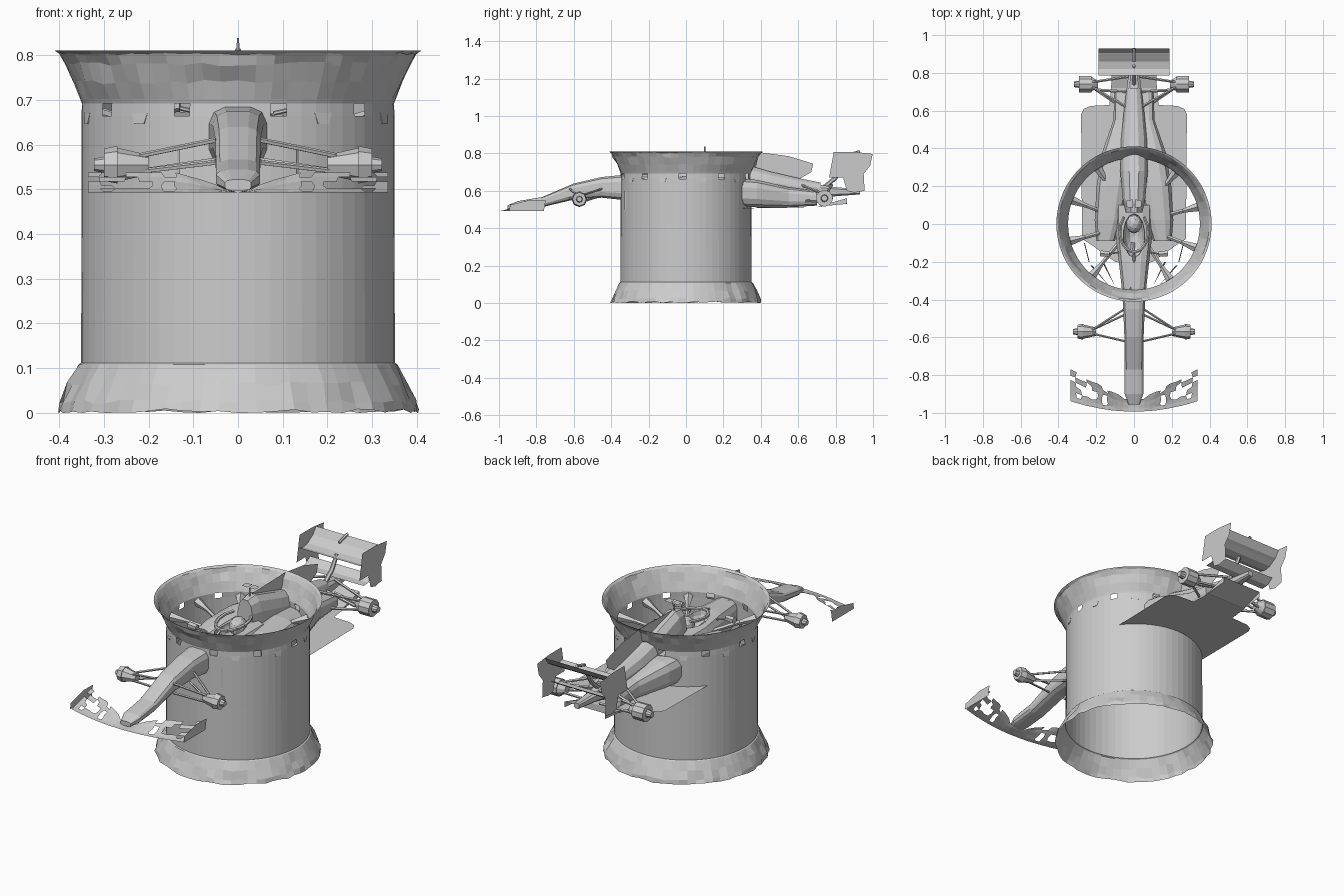
import bpy, bmesh, math, random
from mathutils import Vector

if "Cube" in bpy.data.objects:
    bpy.data.objects.remove(bpy.data.objects["Cube"])

random.seed(4)


def make(name, bm, mirror=False, recalc=True):
    if recalc:
        bmesh.ops.recalc_face_normals(bm, faces=bm.faces)
    me = bpy.data.meshes.new(name)
    bm.to_mesh(me)
    bm.free()
    ob = bpy.data.objects.new(name, me)
    bpy.context.collection.objects.link(ob)
    if mirror:
        ob.modifiers.new("mirror", 'MIRROR')
    return ob


def loft(name, sections, n=12, power=0.6, mirror=False):
    """Rounded-box sections (y, centre x, half width, z low, z high) bridged along y."""
    bm = bmesh.new()
    rings = []
    for y, cx, hw, z0, z1 in sections:
        ring = []
        for i in range(n):
            a = 2 * math.pi * (i + 0.5) / n
            c, s = math.cos(a), math.sin(a)
            ring.append(bm.verts.new((cx + hw * math.copysign(abs(c) ** power, c), y,
                                      (z0 + z1) / 2 + (z1 - z0) / 2 * math.copysign(abs(s) ** power, s))))
        rings.append(ring)
    for r0, r1 in zip(rings, rings[1:]):
        for i in range(n):
            j = (i + 1) % n
            bm.faces.new((r0[i], r0[j], r1[j], r1[i]))
    bm.faces.new(rings[0])
    bm.faces.new(rings[-1])
    return make(name, bm, mirror)


def plates(name, polys, mirror=False):
    bm = bmesh.new()
    for pts in polys:
        bm.faces.new([bm.verts.new(p) for p in pts])
    return make(name, bm, mirror)


def rods(name, segs, mirror=False, sides=6):
    """Straight bars (start, end, start radius, end radius)."""
    bm = bmesh.new()
    for a, b, r0, r1 in segs:
        a, b = Vector(a), Vector(b)
        m = (b - a).to_track_quat('Z', 'Y').to_matrix().to_4x4()
        m.translation = (a + b) / 2
        bmesh.ops.create_cone(bm, cap_ends=True, segments=sides, radius1=r0, radius2=r1,
                              depth=(b - a).length, matrix=m)
    return make(name, bm, mirror)


# Open wheel-rim drum: crumpled flares at both ends, ten small windows
profile = [(.403, .004), (.396, .025), (.378, .065), (.357, .108), (.351, .112), (.35, .4),
           (.35, .664), (.349, .692), (.353, .702), (.37, .74), (.388, .78), (.4, .803), (.411, .811)]
rough = {0: .005, 1: .006, 2: .006, 9: .005, 10: .005, 11: .003}
N = 60
bm = bmesh.new()
rings = []
for k, (r, z) in enumerate(profile):
    j = rough.get(k, 0)
    ring = []
    for i in range(N):
        a = 2 * math.pi * i / N - math.pi / 2
        rr = r + random.uniform(-j, j)
        zz = max(0, z + random.uniform(-j, j))
        ring.append(bm.verts.new((rr * math.cos(a), rr * math.sin(a), zz)))
    rings.append(ring)
for k in range(len(rings) - 1):
    for i in range(N):
        if k == 6 and i % 6 == 2:
            continue
        j = (i + 1) % N
        bm.faces.new((rings[k][i], rings[k][j], rings[k + 1][j], rings[k + 1][i]))
make("rim_drum", bm)

# Spokes, flaring out toward the drum wall
segs = []
for i in range(10):
    a = math.radians(-90 + 33 + 36 * i)
    d = Vector((math.cos(a), math.sin(a), 0))
    segs.append((d * .1 + Vector((0, 0, .62)), d * .27 + Vector((0, 0, .655)), .011, .011))
    segs.append((d * .27 + Vector((0, 0, .655)), d * .35 + Vector((0, 0, .665)), .011, .024))
rods("rim_spokes", segs, sides=5)

# Nose and cockpit tub with a scooped opening
tub = loft("nose_and_tub", [(-.955, 0, .03, .497, .522), (-.9, 0, .05, .5, .545), (-.77, 0, .05, .512, .567),
                            (-.6, 0, .052, .552, .64), (-.45, 0, .058, .562, .675), (-.34, 0, .066, .55, .686),
                            (-.2, 0, .082, .515, .69), (-.05, 0, .1, .51, .68), (.1, 0, .1, .51, .68)])
bm = bmesh.new()
bmesh.ops.create_uvsphere(bm, u_segments=14, v_segments=8, radius=1)
for v in bm.verts:
    v.co = (v.co.x * .06, v.co.y * .12 - .06, v.co.z * .1 + .7)
cut = make("cockpit_cutter", bm)
cut.hide_render = True
cut.hide_viewport = True
b = tub.modifiers.new("opening", 'BOOLEAN')
b.object = cut
b.operation = 'DIFFERENCE'

# Headrest dome and the hoop around the cockpit
bm = bmesh.new()
bmesh.ops.create_icosphere(bm, subdivisions=2, radius=1)
for v in bm.verts:
    v.co = (v.co.x * .042, v.co.y * .05 + .0, v.co.z * .05 + .67)
make("headrest", bm)
hoop = [Vector((.075 * math.sin(a), -.04 - .11 * math.cos(a), .715 - .01 * math.cos(a)))
        for a in [math.radians(-135 + 27 * i) for i in range(11)]]
rods("cockpit_hoop", [(p, q, .009, .009) for p, q in zip(hoop, hoop[1:])]
     + [((0, -.15, .705), (0, -.21, .675), .007, .01)])

# Engine cover, sidepods, fin
loft("engine_cover", [(.06, 0, .045, .57, .79), (.12, 0, .06, .55, .8), (.28, 0, .075, .54, .755),
                      (.45, 0, .07, .53, .705), (.6, 0, .055, .53, .67), (.72, 0, .04, .55, .645)], power=.8)
loft("sidepod", [(-.09, .15, .05, .54, .65), (.02, .135, .075, .52, .665), (.2, .115, .085, .515, .675),
                 (.38, .09, .08, .51, .66), (.55, .06, .05, .51, .62), (.7, .06, .045, .52, .6)],
     power=.7, mirror=True)
plates("spine_fin", [[(0, .12, .75), (0, .12, .8), (0, .4, .805), (0, .55, .785), (0, .68, .745),
                      (0, .67, .7), (0, .6, .66)]])

# Camera pod on the airbox
rods("camera_pod_post", [((0, .1, .79), (0, .1, .838), .004, .003)])
plates("camera_pod_fins", [[(.005, .085, .843), (.04, .09, .843), (.04, .125, .843), (.005, .13, .843)]], True)

# Flat floor with rounded rear corners, diffuser ramp
plates("floor", [[(0, -.22, .5), (.1, -.2, .5), (.24, -.1, .5), (.275, -.08, .5), (.28, .58, .51),
                  (.265, .61, .511), (.23, .625, .512), (.13, .63, .512), (.12, .74, .515), (0, .74, .515)]], True)
plates("diffuser", [[(0, .72, .515), (.12, .72, .515), (.12, .86, .56), (0, .86, .56)],
                    [(.12, .7, .515), (.12, .86, .56), (.12, .86, .53)]], True)

# Turning vanes and mirrors beside the tub
plates("turning_vanes", [[(.13, -.33, .5), (.23, -.22, .5), (.22, -.22, .58), (.13, -.33, .6)],
                         [(.1, -.33, .5), (.17, -.2, .5), (.16, -.2, .6), (.1, -.33, .61)],
                         [(.24, -.2, .51), (.265, -.1, .51), (.26, -.1, .6), (.235, -.2, .57)]], True)
rods("mirrors", [((.08, -.15, .67), (.145, -.16, .685), .005, .005),
                 ((.13, -.16, .688), (.18, -.155, .688), .015, .018)], True)

# Front wing: swept grid with missing tiles, plus end plates
bm = bmesh.new()
NX, NY = 12, 6
grid = []
for i in range(NX + 1):
    x = .335 * i / NX
    t = i / NX
    lead = -.993 + .055 * t * t
    trail = -.925 + .15 * max(0, t - .15) / .85
    grid.append([bm.verts.new((x + (random.uniform(-.005, .005) if 0 < i < NX else 0),
                               lead + (trail - lead) * j / NY + random.uniform(-.005, .005) * (j > 0),
                               .493 + .045 * (j / NY) ** 1.5 * min(1, t * 2.5))) for j in range(NY + 1)])
for i in range(NX):
    for j in range(NY):
        if i > 2 and j > 0 and random.random() < .25:
            continue
        bm.faces.new((grid[i][j], grid[i + 1][j], grid[i + 1][j + 1], grid[i][j + 1]))
make("front_wing", bm, True)
plates("front_end_plate", [[(.338, -.945, .493), (.338, -.76, .493), (.338, -.75, .55),
                            (.338, -.83, .552), (.338, -.94, .525)]], True)

# Front hubs and arms
rods("front_hub", [((.2, -.57, .555), (.27, -.57, .555), .022, .038),
                   ((.27, -.57, .555), (.3, -.57, .555), .042, .036),
                   ((.3, -.57, .555), (.322, -.57, .555), .018, .014)], True, 8)
rods("front_arms", [((.05, -.45, .61), (.22, -.56, .575), .006, .006),
                    ((.05, -.62, .61), (.22, -.58, .575), .006, .006),
                    ((.05, -.48, .565), (.22, -.56, .54), .006, .006),
                    ((.05, -.62, .56), (.22, -.58, .54), .006, .006)], True, 5)

# Rear hubs and arms
rods("rear_hub", [((.19, .74, .56), (.225, .74, .56), .02, .04),
                  ((.225, .74, .56), (.29, .74, .56), .045, .045),
                  ((.29, .74, .56), (.318, .74, .56), .02, .016)], True, 10)
rods("rear_arms", [((.04, .62, .63), (.23, .73, .585), .007, .007),
                   ((.03, .78, .63), (.23, .75, .585), .007, .007),
                   ((.04, .6, .55), (.23, .73, .54), .007, .007),
                   ((.03, .78, .56), (.23, .75, .545), .007, .007),
                   ((.04, .7, .6), (.2, .71, .56), .008, .008)], True, 5)

# Gearbox tail and the crash light
loft("gearbox_tail", [(.68, 0, .045, .55, .64), (.8, 0, .03, .57, .62), (.93, 0, .016, .58, .61)], n=8)

# Rear wing: end plates, two main elements, beam wing and central pylon
plates("rear_end_plate", [[(.187, .765, .67), (.187, .79, .808), (.187, .9, .808), (.187, .998, .797),
                           (.187, .985, .735), (.187, .95, .69), (.187, .955, .6), (.187, .9, .59),
                           (.187, .86, .6), (.187, .84, .67)]], True)


def blade(name, section):
    plates(name, [[(0, y0, z0), (.187, y0, z0), (.187, y1, z1), (0, y1, z1)]
                  for (y0, z0), (y1, z1) in zip(section, section[1:])], True)


blade("rear_wing_main", [(.785, .74), (.82, .73), (.86, .737), (.895, .76)])
blade("rear_wing_flap", [(.875, .748), (.905, .765), (.93, .802)])
blade("rear_beam_wing", [(.8, .63), (.84, .632), (.88, .66)])
rods("rear_wing_pylon", [((0, .74, .62), (0, .8, .67), .012, .012), ((0, .8, .67), (0, .84, .735), .012, .01),
                         ((0, .86, .79), (0, .93, .81), .008, .008)])
